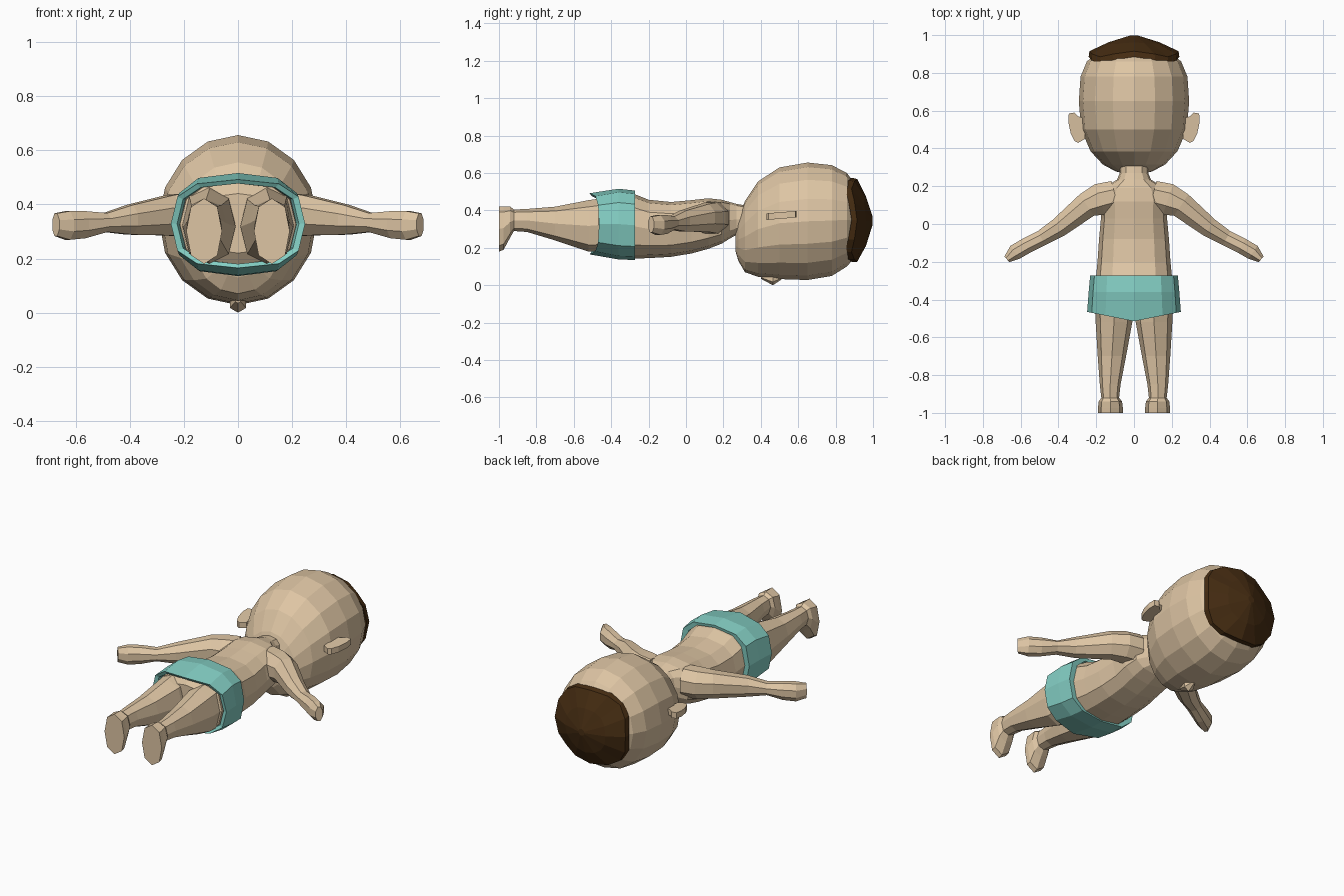
import bpy, bmesh, math
from mathutils import Vector


def material(name, rgb):
    m = bpy.data.materials.new(name)
    m.diffuse_color = (*rgb, 1)
    return m


SKIN = material("skin", (0.73, 0.56, 0.37))
TEAL = material("teal cloth", (0.23, 0.62, 0.55))
HAIR = material("dark brown hair", (0.062, 0.026, 0.006))


def spow(v, p):
    return math.copysign(abs(v) ** (2 / p), v)


def oval(y, rx, z0, z1, n=12, cx=0.0, p=2.0):
    """Cross-section across the y axis; p above 2 makes it boxier."""
    zc, rz = (z0 + z1) / 2, (z1 - z0) / 2
    pts = []
    for i in range(n):
        a = 2 * math.pi * i / n
        pts.append(Vector((cx + rx * spow(math.sin(a), p), y, zc + rz * spow(math.cos(a), p))))
    return pts


def loft(name, rings, mat, caps=(True, True)):
    bm = bmesh.new()
    loops = [[bm.verts.new(p) for p in r] for r in rings]
    n = len(loops[0])
    for a, b in zip(loops, loops[1:]):
        for i in range(n):
            j = (i + 1) % n
            bm.faces.new((a[i], a[j], b[j], b[i]))
    for use, loop in zip(caps, (loops[0], loops[-1])):
        if use:
            bm.faces.new(loop)
    bmesh.ops.recalc_face_normals(bm, faces=bm.faces)
    me = bpy.data.meshes.new(name)
    bm.to_mesh(me)
    bm.free()
    me.materials.append(mat)
    ob = bpy.data.objects.new(name, me)
    bpy.context.collection.objects.link(ob)
    return ob


# Head, lying face down: (y, half width, lowest z, highest z)
head = [(0.265, 0.05, 0.18, 0.29), (0.28, 0.10, 0.13, 0.36), (0.315, 0.165, 0.07, 0.45),
        (0.385, 0.23, 0.045, 0.555), (0.5, 0.28, 0.033, 0.63), (0.65, 0.292, 0.028, 0.656),
        (0.78, 0.283, 0.05, 0.642), (0.86, 0.25, 0.10, 0.60), (0.93, 0.17, 0.18, 0.51),
        (0.965, 0.08, 0.27, 0.42)]
loft("head", [oval(*h, n=16) for h in head], SKIN)

# Nose
loft("nose", [oval(0.40, 0.01, 0.035, 0.06, 6), oval(0.465, 0.035, 0.0, 0.07, 6),
              oval(0.51, 0.01, 0.03, 0.06, 6)], SKIN)


# Hair cap: squarish rim whose corners reach further down the head
def hair_ring(y, rx, z0, z1, dip, p):
    pts = oval(y, rx, z0, z1, 16, 0, p)
    for i, v in enumerate(pts):
        v.y += dip * (math.cos(4 * 2 * math.pi * i / 16) - 1) / 2
    return pts


loft("hair", [hair_ring(0.895, 0.215, 0.145, 0.55, 0.035, 2.5),
              hair_ring(0.885, 0.24, 0.125, 0.575, 0.035, 2.5),
              hair_ring(0.915, 0.236, 0.125, 0.568, 0.03, 2.5),
              hair_ring(0.962, 0.135, 0.21, 0.475, 0.01, 2.2),
              hair_ring(0.998, 0.02, 0.325, 0.365, 0, 2)], HAIR)

# Torso with neck: (y, half width, lowest z, highest z)
torso = [(-0.50, 0.16, 0.22, 0.44), (-0.46, 0.215, 0.165, 0.485), (-0.36, 0.218, 0.15, 0.50),
         (-0.27, 0.20, 0.143, 0.485), (-0.20, 0.193, 0.145, 0.457), (-0.08, 0.185, 0.152, 0.445),
         (0.03, 0.175, 0.17, 0.455), (0.12, 0.178, 0.195, 0.465), (0.19, 0.16, 0.222, 0.457),
         (0.235, 0.09, 0.25, 0.445), (0.27, 0.075, 0.27, 0.435), (0.36, 0.075, 0.26, 0.42)]
loft("torso", [oval(*t, n=12, p=2.5) for t in torso], SKIN)

# Shorts: open tube, hem lower in the middle, folded inward at both ends
shorts = [(-0.275, 0.195, 0.15, 0.49), (-0.272, 0.232, 0.135, 0.506), (-0.36, 0.24, 0.138, 0.516),
          (-0.515, 0.248, 0.165, 0.492), (-0.505, 0.225, 0.18, 0.477), (-0.43, 0.215, 0.18, 0.477)]
rings = [oval(*s, n=12, p=2.8) for s in shorts]
for r in rings[3:5]:
    for v in r:
        v.y += 0.05 * abs(v.x) / 0.248
loft("shorts", rings, TEAL, (False, False))

# Legs and feet: (y, half width, lowest z, highest z, centre x)
leg = [(-0.42, 0.10, 0.18, 0.47, 0.108), (-0.52, 0.097, 0.18, 0.455, 0.106),
       (-0.70, 0.075, 0.24, 0.42, 0.117), (-0.85, 0.055, 0.285, 0.408, 0.126),
       (-0.92, 0.047, 0.29, 0.405, 0.126), (-0.94, 0.062, 0.255, 0.42, 0.125),
       (-0.975, 0.066, 0.19, 0.422, 0.125), (-1.0, 0.066, 0.18, 0.422, 0.125)]
# Arms: (x, y, half width, centre z, half height), hand at the end
arm = [(0.10, 0.15, 0.08, 0.36, 0.085), (0.18, 0.13, 0.085, 0.36, 0.082),
       (0.25, 0.10, 0.068, 0.36, 0.075), (0.40, -0.02, 0.052, 0.343, 0.055),
       (0.49, -0.075, 0.042, 0.333, 0.035), (0.57, -0.115, 0.042, 0.325, 0.05),
       (0.63, -0.15, 0.042, 0.322, 0.053), (0.673, -0.187, 0.02, 0.325, 0.042)]
# Ear outline (x, y)
ear = [(0.26, 0.56), (0.295, 0.57), (0.315, 0.59), (0.345, 0.585), (0.348, 0.54),
       (0.335, 0.48), (0.315, 0.44), (0.295, 0.43), (0.26, 0.45)]

for side, s in (("right", 1), ("left", -1)):
    loft(side + "_leg", [oval(y, rx, a, b, 8, s * cx, 2.3) for y, rx, a, b, cx in leg], SKIN)

    rings = []
    for k, (x, y, w, z, h) in enumerate(arm):
        a, b = arm[max(k - 1, 0)], arm[min(k + 1, len(arm) - 1)]
        d = Vector((b[0] - a[0], b[1] - a[1], 0)).normalized()
        ring = []
        for i in range(8):
            t = 2 * math.pi * (i + 0.5) / 8
            u = w * math.cos(t) * 1.08
            ring.append(Vector((s * (x - d.y * u), y + d.x * u, z + 1.08 * h * math.sin(t))))
        rings.append(ring)
    loft(side + "_arm", rings, SKIN)

    loft(side + "_ear", [[Vector((s * x, y, z + 0.08 * (y - 0.5))) for x, y in ear]
                         for z in (0.355, 0.39)], SKIN)
